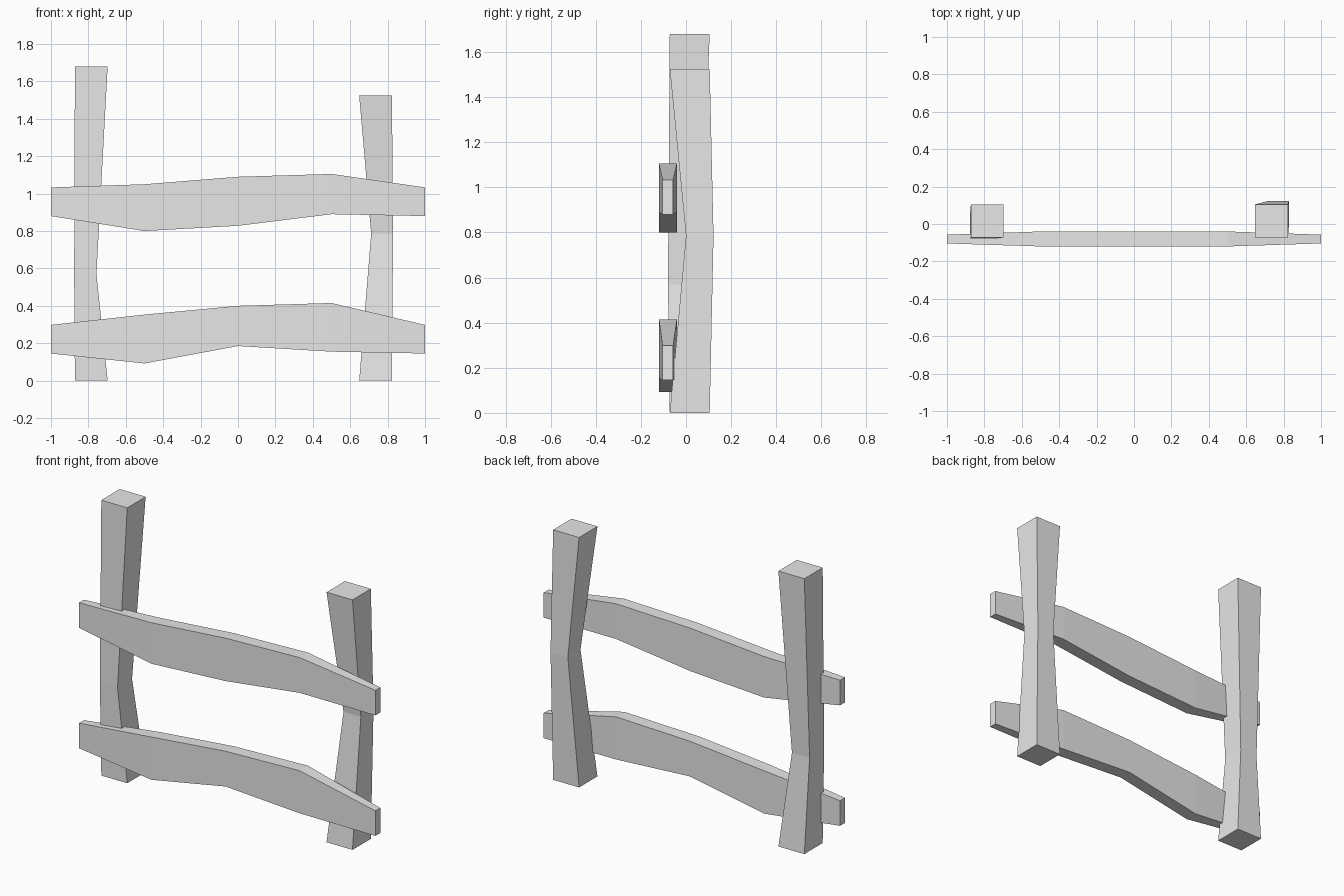
import bpy
import bmesh

# Remove the default cube
cube = bpy.data.objects.get("Cube")
if cube:
    bpy.data.objects.remove(cube, do_unlink=True)

# Single plain material
grey = bpy.data.materials.new("light_grey")
grey.use_nodes = True
colour = (0.8, 0.8, 0.8, 1.0)
grey.diffuse_color = colour
grey.node_tree.nodes["Principled BSDF"].inputs["Base Color"].default_value = colour


def loft(name, rings):
    """Join four-cornered rings into one closed, flat-shaded beam."""
    bm = bmesh.new()
    loops = [[bm.verts.new(co) for co in ring] for ring in rings]
    for a, b in zip(loops, loops[1:]):
        for i in range(4):
            j = (i + 1) % 4
            bm.faces.new((a[i], a[j], b[j], b[i]))
    bm.faces.new(loops[0])
    bm.faces.new(loops[-1])
    bmesh.ops.recalc_face_normals(bm, faces=bm.faces)
    mesh = bpy.data.meshes.new(name)
    bm.to_mesh(mesh)
    bm.free()
    mesh.materials.append(grey)
    obj = bpy.data.objects.new(name, mesh)
    bpy.context.collection.objects.link(obj)
    return obj


def post(name, height, waist_z, end, waist):
    """Upright with a narrowed waist; end and waist are (x0, x1, y0, y1)."""
    rings = []
    for z, (x0, x1, y0, y1) in ((0, end), (waist_z, waist), (height, end)):
        rings.append([(x0, y0, z), (x1, y0, z), (x1, y1, z), (x0, y1, z)])
    return loft(name, rings)


def rail(name, bottoms, tops):
    """Wavy plank along x, thinner at its two ends."""
    rings = []
    last = len(tops) - 1
    for i, (lo, hi) in enumerate(zip(bottoms, tops)):
        x = -1 + 2 * i / last
        y0, y1 = (-0.104, -0.057) if i in (0, last) else (-0.12, -0.04)
        rings.append([(x, y0, lo), (x, y1, lo), (x, y1, hi), (x, y0, hi)])
    return loft(name, rings)


# Uprights
post("right_post", 1.68, 0.57, (-0.872, -0.697, -0.072, 0.105), (-0.876, -0.757, -0.08, 0.06))
post("left_post", 1.525, 0.785, (0.648, 0.823, -0.072, 0.105), (0.712, 0.829, 0.0, 0.122))

# Cross rails
rail("upper_rail", (0.88, 0.80, 0.828, 0.89, 0.88), (1.033, 1.05, 1.09, 1.105, 1.033))
rail("lower_rail", (0.145, 0.092, 0.185, 0.155, 0.145), (0.298, 0.353, 0.40, 0.415, 0.298))
